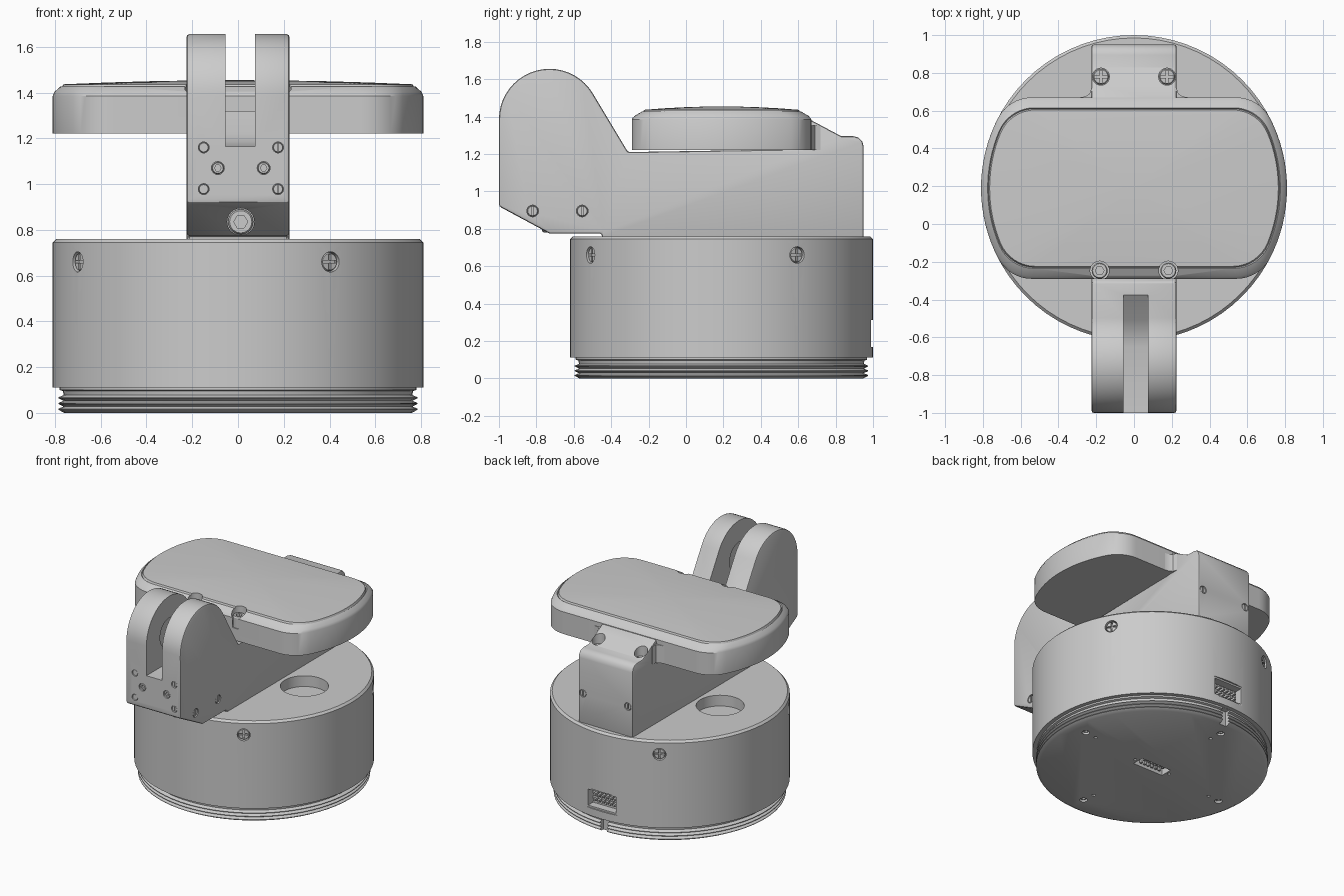
import bpy, bmesh
from math import sin, cos, pi, radians, sqrt
from mathutils import Vector, Matrix

if "Cube" in bpy.data.objects:
    bpy.data.objects.remove(bpy.data.objects["Cube"])

CY = 0.19            # axis of the round body lies at y = CY


def loft(name, rings):
    """Closed skin through rings that share one point count."""
    bm = bmesh.new()
    vs = [[bm.verts.new(p) for p in r] for r in rings]
    n = len(rings[0])
    for a, b in zip(vs, vs[1:]):
        for i in range(n):
            j = (i + 1) % n
            bm.faces.new((a[i], a[j], b[j], b[i]))
    bm.faces.new(vs[0])
    bm.faces.new(vs[-1])
    bmesh.ops.recalc_face_normals(bm, faces=bm.faces)
    me = bpy.data.meshes.new(name)
    bm.to_mesh(me)
    bm.free()
    ob = bpy.data.objects.new(name, me)
    bpy.context.collection.objects.link(ob)
    return ob


def circle(r, z, n=32, y=0.0):
    return [(r * cos(2 * pi * i / n), y + r * sin(2 * pi * i / n), z) for i in range(n)]


def frame(loc, normal):
    return Matrix.Translation(loc) @ Vector(normal).to_track_quat('Z', 'Y').to_matrix().to_4x4()


def cyl(name, loc, normal, r, lo, hi, n=24):
    m = frame(loc, normal)
    return loft(name, [[m @ Vector(p) for p in circle(r, z, n)] for z in (lo, hi)])


def box(name, lo, hi):
    (a, b, c), (d, e, f) = lo, hi
    return loft(name, [[(a, b, z), (d, b, z), (d, e, z), (a, e, z)] for z in (c, f)])


def yz_prism(name, pts, x0, x1):
    return loft(name, [[(x, y, z) for y, z in pts] for x in (x0, x1)])


def apply_mods(ob):
    bpy.context.view_layer.objects.active = ob
    for m in list(ob.modifiers):
        bpy.ops.object.modifier_apply(modifier=m.name)


def cut(ob, *cutters):
    for c in cutters:
        m = ob.modifiers.new("cut", 'BOOLEAN')
        m.operation, m.solver, m.object = 'DIFFERENCE', 'EXACT', c
        apply_mods(ob)
        bpy.data.objects.remove(c)


# --- screw heads: one mesh per drive type, reused for every screw
heads = {}


def head_mesh(kind):
    if kind not in heads:
        h = loft("screw_head", [circle(.95, -2, 24), circle(1, -.2, 24), circle(.88, 0, 24)])
        if kind == "hex":
            cut(h, cyl("tool", (0, 0, 0), (0, 0, 1), .55, -.6, 1, 6))
        if kind in ("cross", "slot"):
            cut(h, box("tool", (-.14, -.8, -.4), (.14, .8, 1)))
        if kind == "cross":
            cut(h, box("tool", (-.8, -.14, -.4), (.8, .14, 1)))
        heads[kind] = h.data
        bpy.data.objects.remove(h)
    return heads[kind]


def screw(host, name, loc, normal, r, kind, depth=.03, sink=.012, gap=1.08):
    cut(host, cyl("pocket", loc, normal, r * gap, -depth, .15))
    ob = bpy.data.objects.new(name, head_mesh(kind))
    bpy.context.collection.objects.link(ob)
    ob.matrix_world = frame(loc, normal) @ Matrix.Translation((0, 0, -sink)) @ Matrix.Scale(r, 4)


# --- round body with threaded foot
foot = [(.76, 0)]
for k in range(3):
    foot += [(.785, .014 + .025 * k), (.785, .018 + .025 * k), (.762, .028 + .025 * k)]
body_profile = foot + [(.765, .095), (.78, .1), (.78, .112), (.81, .112), (.81, .745), (.795, .76)]
body = loft("round_body", [circle(r, z, 72, CY) for r, z in body_profile])
for s in (-1, 1):
    cut(body, cyl("well", (s * .415, CY, .76), (0, 0, 1), .163, -.08, .1, 40))
cut(body,
    box("key_slot", (-.03, .93, -.1), (.03, 1.1, .111)),
    box("port_hole", (-.115, .93, .18), (.115, 1.1, .30)),
    box("port_flat", (-.125, .988, .168), (.125, 1.1, .312)),
    box("foot_port", (-.125, CY - .045, -.1), (.125, CY + .045, .05)))
for k in range(4):
    a = radians(30 + 90 * k)
    d = Vector((cos(a), sin(a), 0))
    screw(body, "body_screw", d * .805 + Vector((0, CY, .66)), d, .041, "cross", sink=.004)
    a = radians(6 + 90 * k)
    d = Vector((cos(a), sin(a), 0))
    screw(body, "foot_screw", d * .645 + Vector((0, CY, 0)), (0, 0, -1), .024, "hex")
    cut(body, cyl("pin_hole", d * .55 + Vector((0, CY, 0)), (0, 0, -1), .012, -.03, .1, 12))
for s in (-1, 1):
    cut(body, cyl("pin_hole", (s * .15, CY, 0), (0, 0, -1), .011, -.03, .1, 12))


# --- connectors: rows of pins standing in the two port openings
def pins(name, loc, normal):
    m = frame(loc, normal)
    for row in (-1, 1):
        for k in range(6):
            x, y = (k - 2.5) * .032, row * .02
            p = box(name, (x - .008, y - .008, -.02), (x + .008, y + .008, .035))
            p.data.transform(m)


pins("rear_port_pin", (0, .935, .24), (0, 1, 0))
pins("foot_port_pin", (0, CY, .045), (0, 0, -1))

# --- arm: side profile with round front fork and rear post
arc = [radians(180 - 149.4 * i / 20) for i in range(21)]
arm_profile = [(-1, .92)] + [(-.73 + .27 * cos(a), 1.385 + .27 * sin(a)) for a in arc]
arm_profile += [(-.31, 1.21), (.62, 1.225), (.62, 1.407), (.83, 1.295), (.895, 1.295)]
arm_profile += [(.895 + .055 * sin(radians(t)), 1.24 + .055 * cos(radians(t))) for t in (30, 60, 90)]
arm_profile += [(.95, .75), (-.45, .75), (-.45, .775), (-.73, .775)]
arm = yz_prism("arm", arm_profile, -.225, .225)
bev = arm.modifiers.new("bevel", 'BEVEL')
bev.width, bev.segments, bev.limit_method, bev.angle_limit = .012, 2, 'ANGLE', radians(50)
apply_mods(arm)
cut(arm,
    yz_prism("fork_slot", [(-1.1, 1.165), (-.65, 1.165), (-.57, 1.185), (-.51, 1.22),
                           (-.37, 1.325), (-.37, 1.8), (-1.1, 1.8)], -.055, .075),
    cyl("pivot_recess", (.01, -.73, 1.385), (1, 0, 0), .11, -.09, .09))

# screws on the arm
FRONT, BACK, UP = (0, -1, 0), (0, 1, 0), (0, 0, 1)
for z in (.978, 1.16):
    screw(arm, "front_pin", (-.15, -1, z), FRONT, .022, "plain", sink=.004)
    screw(arm, "front_screw", (.175, -1, z), FRONT, .022, "slot", sink=.004)
for x in (-.088, .112):
    screw(arm, "front_hex_screw", (x, -1, 1.07), FRONT, .026, "hex", sink=.004)
screw(arm, "lower_bolt", (.012, -.87, .835), FRONT, .055, "hex", depth=.13, sink=.1)
for s in (-1, 1):
    for y in (-.82, -.555):
        screw(arm, "side_screw", (s * .225, y, .895), (s, 0, 0), .029, "slot", sink=.003)
    screw(arm, "post_screw", (s * .185, .95, .98), BACK, .026, "slot", sink=.003)
    screw(arm, "bracket_screw", (s * .175, .78, 1.29), UP, .042, "cross", sink=.018)


# --- pad: round-sided plate with rounded corners and a crowned top panel
def pad_ring(r, h, z, f=.2, scale=1.0):
    cx, cy = sqrt((r - f) ** 2 - (h - f) ** 2), h - f
    a0 = math_angle(cx, cy)
    q = [(r * cos(a0 * i / 8), r * sin(a0 * i / 8)) for i in range(9)]
    q += [(cx + f * cos(a), cy + f * sin(a)) for a in
          (a0 + (pi / 2 - a0) * i / 8 for i in range(1, 9))]
    half = q + [(-x, y) for x, y in reversed(q)]
    full = half + [(x, -y) for x, y in reversed(half[1:-1])]
    return [(x * scale, y * scale + CY, z) for x, y in full]


def math_angle(x, y):
    return Vector((1, 0)).angle(Vector((x, y)))


pad = loft("pad", [pad_ring(.81, .48, 1.22), pad_ring(.81, .48, 1.385),
                   pad_ring(.802, .466, 1.403), pad_ring(.775, .425, 1.427),
                   pad_ring(.77, .42, 1.421), pad_ring(.764, .414, 1.436)] +
           [pad_ring(.764, .414, 1.436 + .018 * (1 - k * k), scale=k) for k in (.75, .5, .25, .05)])
for s in (-1, 1):
    screw(pad, "pad_screw", (s * .182, -.247, 1.41), UP, .042, "hex", depth=.1, sink=.015, gap=1.2)
    # flared web joining the pad to the rear bracket
    web = [(s * .2, .64), (s * .3, .64), (s * .29, .67), (s * .255, .676), (s * .235, .69),
           (s * .226, .72), (s * .2, .72)]
    loft("bracket_web", [[(x, y, z) for x, y in web] for z in (1.22, 1.352)])

# --- smooth curved faces, keep edges crisp
bpy.ops.object.select_all(action='DESELECT')
for ob in bpy.data.objects:
    ob.select_set(True)
bpy.context.view_layer.objects.active = body
bpy.ops.object.shade_smooth_by_angle(angle=radians(30))
